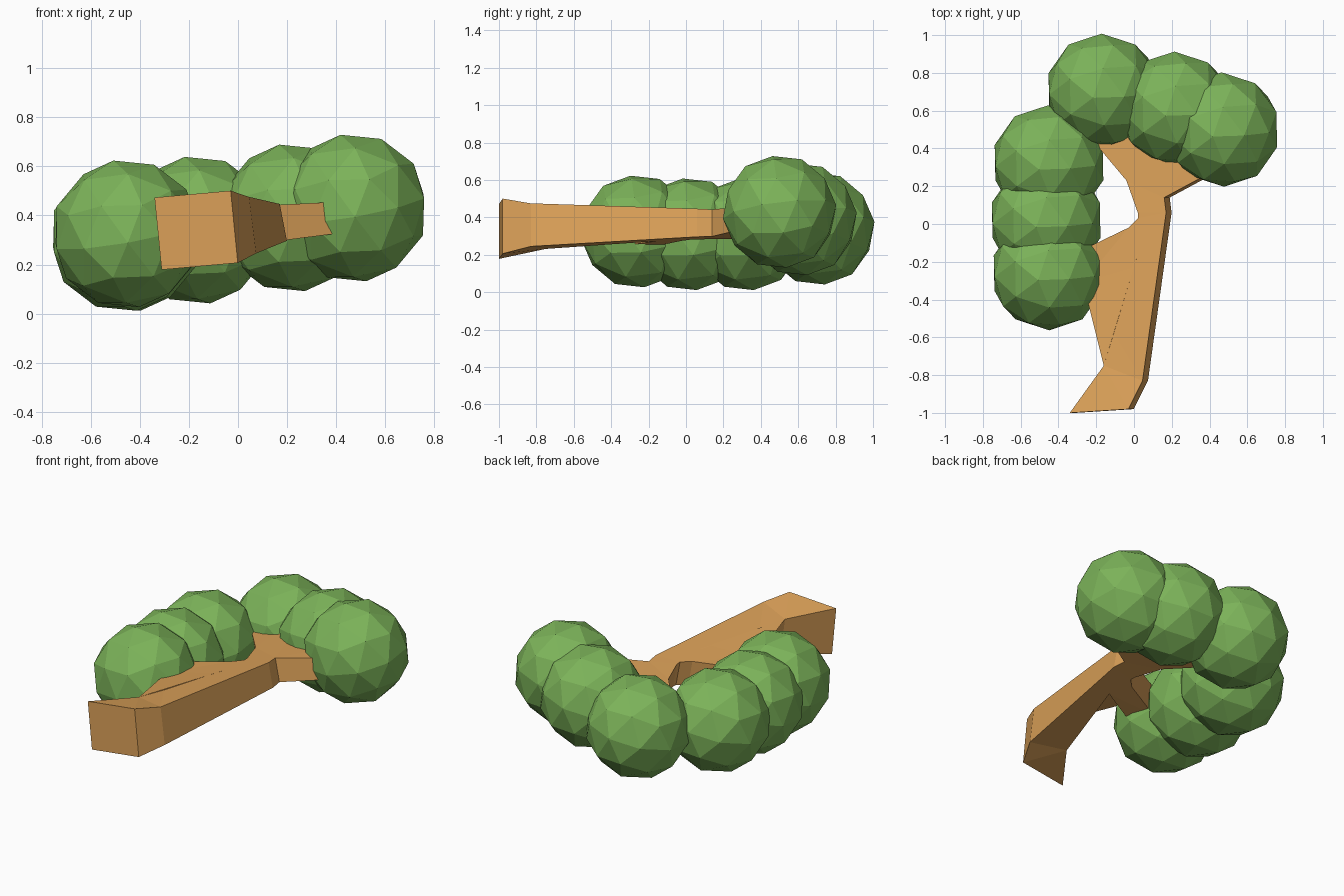
import bpy, bmesh
from math import radians
from mathutils import Matrix

if "Cube" in bpy.data.objects:
    bpy.data.objects.remove(bpy.data.objects["Cube"])


def material(name, color):
    m = bpy.data.materials.new(name)
    m.diffuse_color = color
    m.use_nodes = True
    m.node_tree.nodes["Principled BSDF"].inputs["Base Color"].default_value = m.diffuse_color
    return m


def add_object(name, bm, mat):
    bmesh.ops.recalc_face_normals(bm, faces=bm.faces)
    me = bpy.data.meshes.new(name)
    bm.to_mesh(me)
    bm.free()
    me.materials.append(mat)
    ob = bpy.data.objects.new(name, me)
    bpy.context.collection.objects.link(ob)
    return ob


bark = material("bark", (0.72, 0.36, 0.10, 1))
leaf = material("leaf", (0.20, 0.45, 0.10, 1))

# Trunk with three branches: outline (x, y, half thickness), tapering toward the tips
outline = [
    (-.34, -1.0, .147), (-.03, -.98, .147), (.045, -.83, .115),
    (.17, .06, .075), (.16, .14, .072),
    (.42, .28, .062), (.34, .42, .062), (.08, .36, .068),      # right branch
    (-.08, .55, .062), (-.25, .48, .062), (-.04, .23, .068),   # upper left branch
    (.02, .06, .075), (.02, .03, .076), (-.03, -.02, .078),
    (-.30, -.15, .080), (-.27, -.31, .080), (.02, -.16, .085),  # lower left branch
    (-.16, -.75, .110),
]
bm = bmesh.new()
rings = []
for side in (1, -1):
    ring = []
    for x, y, h in outline:
        xm = x + 0.0145                       # mid-plane leans up to the right
        ring.append(bm.verts.new((xm - side * .0145, y, .355 + .09 * xm + side * h)))
    rings.append(ring)
top, bottom = rings
caps = [bm.faces.new(top), bm.faces.new(bottom[::-1])]
n = len(outline)
for i in range(n):
    j = (i + 1) % n
    bm.faces.new((top[j], top[i], bottom[i], bottom[j]))
bmesh.ops.triangulate(bm, faces=caps)
add_object("trunk", bm, bark)

# Foliage balls along the branch tips
balls = [(-.455, -.26, .325), (-.465, .02, .31), (-.45, .325, .31),
         (-.165, .705, .34), (.22, .61, .39), (.47, .50, .43)]
tilt = Matrix.Rotation(radians(-10), 4, 'Y') @ Matrix.Rotation(radians(7), 4, 'X')
for k, c in enumerate(balls):
    bm = bmesh.new()
    bmesh.ops.create_icosphere(bm, subdivisions=2, radius=0.305,
                               matrix=Matrix.Translation(c) @ tilt)
    add_object(f"foliage_{k + 1}", bm, leaf)
